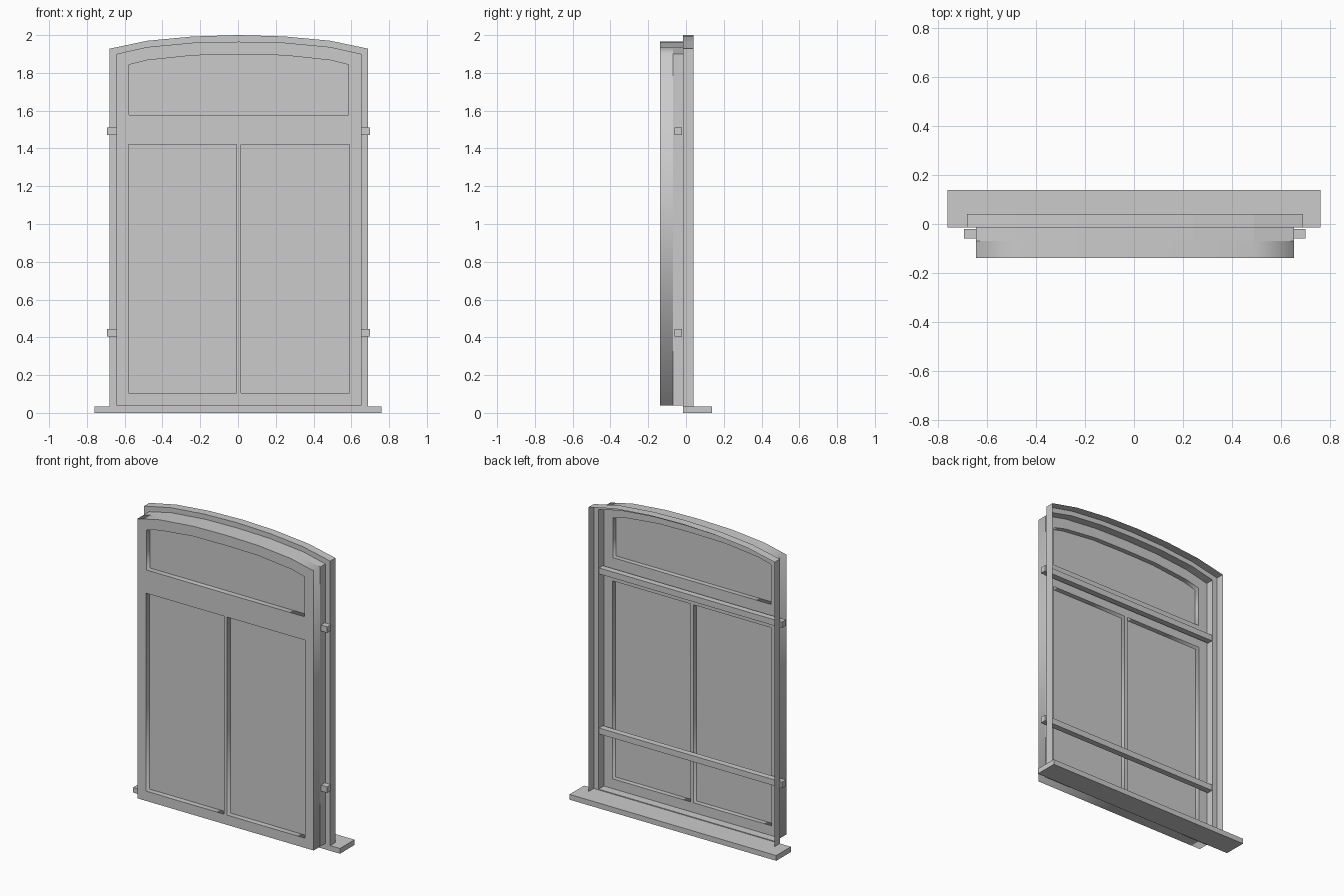
import bpy, bmesh, math

if "Cube" in bpy.data.objects:
    bpy.data.objects.remove(bpy.data.objects["Cube"])

CX = 0.0045                                   # frame centre line
Y_FRONT, Y_BACK, Y_STEP, Y_REAR, Y_GLASS = -0.138, -0.07, -0.015, 0.04, -0.102


def mesh_object(name, bm):
    me = bpy.data.meshes.new(name)
    bm.to_mesh(me)
    bm.free()
    ob = bpy.data.objects.new(name, me)
    bpy.context.collection.objects.link(ob)
    return ob


def arched(half, bottom, corner, heights):
    """Arched outline as (x, z) points; heights at |x| = 0.485, 0.24, 0."""
    right = [(half, bottom), (half, corner), (0.485, heights[0]), (0.24, heights[1])]
    left = [(-x, z) for x, z in reversed(right)]
    return [(x + CX, z) for x, z in right + [(0, heights[2])] + left]


def rect(x0, x1, z0, z1):
    return [(x1, z0), (x1, z1), (x0, z1), (x0, z0)]


def box(name, x0, x1, y0, y1, z0, z1):
    bm = bmesh.new()
    bmesh.ops.create_cube(bm, size=1)
    for v in bm.verts:
        v.co.x = (x0 + x1) / 2 + v.co.x * (x1 - x0)
        v.co.y = (y0 + y1) / 2 + v.co.y * (y1 - y0)
        v.co.z = (z0 + z1) / 2 + v.co.z * (z1 - z0)
    return mesh_object(name, bm)


def skin(name, rings):
    """Joins closed outlines, each given as (points, y), into a stepped sheet."""
    bm = bmesh.new()
    loops = [[bm.verts.new((x, y, z)) for x, z in pts] for pts, y in rings]
    for a, b in zip(loops, loops[1:]):
        n = len(a)
        for i in range(n):
            j = (i + 1) % n
            bm.faces.new((a[i], a[j], b[j], b[i]))
    bmesh.ops.recalc_face_normals(bm, faces=bm.faces)
    return mesh_object(name, bm)


# Outlines
outer = arched(0.685, 0.004, 1.928, (1.970, 1.993, 2.0))
inner = arched(0.649, 0.040, 1.900, (1.937, 1.960, 1.965))
openings = {
    "upper": arched(0.581, 1.577, 1.843, (1.867, 1.893, 1.896)),
    "left": rect(-0.580, -0.007, 0.105, 1.422),
    "right": rect(0.016, 0.589, 0.105, 1.422),
}

# Window frame: filled profile with three openings, given thickness
cu = bpy.data.curves.new("frame_profile", 'CURVE')
cu.dimensions = '2D'
cu.fill_mode = 'BOTH'
cu.extrude = (Y_BACK - Y_FRONT) / 2
for pts in [inner, *openings.values()]:
    sp = cu.splines.new('POLY')
    sp.points.add(len(pts) - 1)
    for p, (x, z) in zip(sp.points, pts):
        p.co = (x, z, 0, 1)
    sp.use_cyclic_u = True
frame = bpy.data.objects.new("window_frame", cu)
frame.rotation_euler.x = math.pi / 2
frame.location.y = (Y_FRONT + Y_BACK) / 2
bpy.context.collection.objects.link(frame)
bpy.context.view_layer.objects.active = frame
frame.select_set(True)
bpy.ops.object.convert(target='MESH')

# Stepped casing around the frame, open at the back
skin("outer_casing", [(inner, Y_BACK), (inner, Y_STEP), (outer, Y_STEP), (outer, Y_REAR)])

# Panes
for side, pts in openings.items():
    bm = bmesh.new()
    bm.faces.new([bm.verts.new((x, Y_GLASS, z)) for x, z in reversed(pts)])
    bmesh.ops.recalc_face_normals(bm, faces=bm.faces)
    mesh_object(side + "_pane", bm)

# Cross bars and sill
for name, z in (("lower_bar", 0.425), ("upper_bar", 1.49)):
    box(name, -0.693, 0.699, -0.06, -0.02, z - 0.02, z + 0.02)
box("sill", -0.761, 0.761, Y_STEP, 0.138, 0.0, 0.035)
